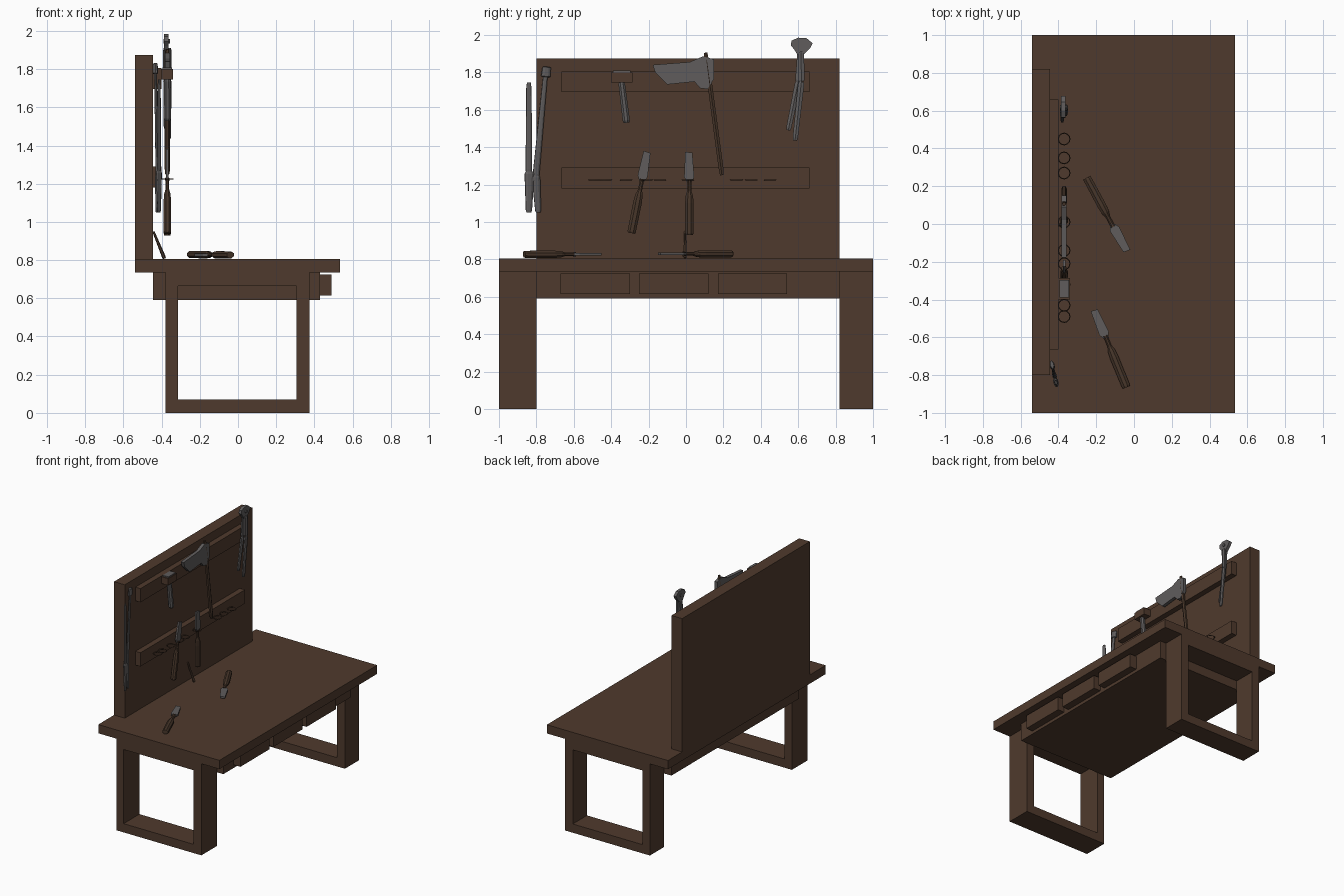
import bpy, bmesh, math
from mathutils import Vector, Matrix

if "Cube" in bpy.data.objects:
    bpy.data.objects.remove(bpy.data.objects["Cube"])


def material(name, rgb):
    m = bpy.data.materials.new(name)
    m.diffuse_color = (*rgb, 1)
    m.use_nodes = True
    m.node_tree.nodes["Principled BSDF"].inputs["Base Color"].default_value = m.diffuse_color
    return m


WOOD = material("dark wood", (0.078, 0.042, 0.026))
GRIP = material("handle wood", (0.064, 0.037, 0.023))
METAL = material("grey metal", (0.115, 0.108, 0.108))


def finish(name, bm, mat, matrix=None):
    if matrix:
        bm.transform(matrix)
    bmesh.ops.recalc_face_normals(bm, faces=bm.faces)
    me = bpy.data.meshes.new(name)
    bm.to_mesh(me)
    bm.free()
    me.materials.append(mat)
    ob = bpy.data.objects.new(name, me)
    bpy.context.collection.objects.link(ob)
    return ob


def box(name, x, y, z, mat=WOOD):
    bm = bmesh.new()
    bmesh.ops.create_cube(bm, size=1)
    for v in bm.verts:
        v.co = [(r[0] + r[1]) / 2 + c * (r[1] - r[0]) for r, c in zip((x, y, z), v.co)]
    return finish(name, bm, mat)


def plate(name, outline, thick, mat, matrix):
    """Outline in local x-z, thickness along local y."""
    bm = bmesh.new()
    f = bm.faces.new([bm.verts.new((a, -thick / 2, b)) for a, b in outline])
    ext = bmesh.ops.extrude_face_region(bm, geom=[f])
    bmesh.ops.translate(bm, vec=(0, thick, 0),
                        verts=[v for v in ext["geom"] if isinstance(v, bmesh.types.BMVert)])
    return finish(name, bm, mat, matrix)


def lathe(name, profile, sides, mat, matrix, flat=1.0):
    """Faceted turned shape along local z; profile is (radius, height)."""
    bm = bmesh.new()
    rings = []
    for r, h in profile:
        angles = [2 * math.pi * (i + 0.5) / sides for i in range(sides)]
        rings.append([bm.verts.new((r * math.cos(a), flat * r * math.sin(a), h)) for a in angles])
    for lo, hi in zip(rings, rings[1:]):
        for i in range(sides):
            j = (i + 1) % sides
            bm.faces.new((lo[i], lo[j], hi[j], hi[i]))
    bm.faces.new(rings[0])
    bm.faces.new(rings[-1])
    return finish(name, bm, mat, matrix)


def aim(start, end, normal):
    """Local z runs from start to end, local y follows normal."""
    s, d = Vector(start), (Vector(end) - Vector(start)).normalized()
    w = Vector(normal).cross(d).normalized()
    n = d.cross(w)
    m = Matrix((w, n, d)).transposed().to_4x4()
    m.translation = s
    return m


def beam(name, start, end, r0, r1, mat, normal=(1, 0, 0), sides=6, flat=1.0):
    length = (Vector(end) - Vector(start)).length
    prof = [(r0 * 0.75, 0), (r0, length * 0.06), (r1, length * 0.94), (r1 * 0.75, length)]
    return lathe(name, prof, sides, mat, aim(start, end, normal), flat)


def wall(x):
    """Local x-z outline placed in the y-z plane at depth x."""
    return Matrix(((0, -1, 0, x), (1, 0, 0, 0), (0, 0, 1, 0), (0, 0, 0, 1)))


# Table top, back board and drawer case
box("table_top", (-0.54, 0.535), (-1, 1), (0.735, 0.805))
box("back_board", (-0.54, -0.445), (-0.80, 0.82), (0.735, 1.875))
box("drawer_case", (-0.445, 0.43), (-0.80, 0.82), (0.59, 0.735))
for i, y in enumerate((-0.67, -0.25, 0.17)):
    box(f"drawer_{i}", (0.43, 0.49), (y, y + 0.37), (0.615, 0.725))

# Rectangular leg frames at both ends
for side, y in (("front", (-1, -0.80)), ("back", (0.82, 1))):
    bm = bmesh.new()
    loops = []
    for x0, x1, z0, z1 in ((-0.38, 0.375, 0, 0.735), (-0.315, 0.305, 0.07, 0.665)):
        for yy in y:
            loops.append([bm.verts.new((x, yy, z)) for x, z in
                          ((x0, z0), (x1, z0), (x1, z1), (x0, z1))])
    of, ob_, nf, nb = loops
    for a, b in ((of, ob_), (nf, nb), (of, nf), (ob_, nb)):
        for i in range(4):
            j = (i + 1) % 4
            bm.faces.new((a[i], a[j], b[j], b[i]))
    finish(f"{side}_leg_frame", bm, WOOD)

# Tool rails and thin wire loops
for name, z in (("upper_rail", (1.695, 1.805)), ("lower_rail", (1.18, 1.29))):
    box(name, (-0.445, -0.40), (-0.665, 0.66), z)
for i, y in enumerate((-0.49, -0.43, -0.32, -0.21, -0.14, 0.01, 0.27, 0.35, 0.45)):
    bm = bmesh.new()
    n = 12
    rim = [[bm.verts.new((-0.37 + r * math.cos(2 * math.pi * k / n),
                          y + r * math.sin(2 * math.pi * k / n), 1.225 + h))
            for k in range(n)] for r, h in ((0.034, 0), (0.031, 0.003), (0.028, 0), (0.031, -0.003))]
    for a in range(4):
        for k in range(n):
            b, m = (a + 1) % 4, (k + 1) % n
            bm.faces.new((rim[a][k], rim[a][m], rim[b][m], rim[b][k]))
    finish(f"wire_loop_{i}", bm, GRIP)


def chisel(name, start, end, normal):
    m = aim(start, end, normal)
    lathe(name + "_handle", [(0.021, 0), (0.024, 0.01), (0.025, 0.17), (0.021, 0.21),
                             (0.012, 0.235), (0.012, 0.28), (0.016, 0.295)], 8, GRIP, m, 0.85)
    plate(name + "_blade", [(-0.014, 0.285), (0.014, 0.285), (0.028, 0.31), (0.022, 0.445),
                            (-0.016, 0.44), (-0.026, 0.31)], 0.014, METAL, m)


# Chisels on the wall and on the table
chisel("tilted_chisel", (-0.37, -0.292, 0.94), (-0.37, -0.205, 1.375), (1, 0, 0))
chisel("upright_chisel", (-0.37, 0.018, 0.93), (-0.37, 0.018, 1.375), (1, 0, 0))
chisel("table_chisel_a", (-0.25, 0.245, 0.829), (-0.04, -0.145, 0.829), (0, 0, 1))
chisel("table_chisel_b", (-0.04, -0.865, 0.827), (-0.21, -0.45, 0.827), (0, 0, 1))

# Small pick leaning on the board
beam("leaning_pick", (-0.385, -0.005, 0.808), (-0.443, -0.005, 0.95), 0.010, 0.006, GRIP)

# Small hammer
box("hammer_head", (-0.40, -0.34), (-0.40, -0.287), (1.745, 1.80))
box("hammer_cap", (-0.395, -0.345), (-0.39, -0.297), (1.80, 1.809), METAL)
beam("hammer_stem", (-0.37, -0.318, 1.53), (-0.37, -0.345, 1.75), 0.021, 0.019, METAL, sides=8)

# Broad axe
plate("axe_blade", [(-0.178, 1.84), (-0.165, 1.80), (-0.10, 1.735), (0.045, 1.75), (0.075, 1.715),
                    (0.115, 1.71), (0.15, 1.765), (0.15, 1.87), (0.09, 1.885), (0.02, 1.855)],
      0.026, METAL, wall(-0.37))
beam("axe_handle", (-0.37, 0.192, 1.25), (-0.37, 0.105, 1.905), 0.015, 0.014, GRIP)

# Long pincers
plate("pincer_head", [(0.56, 1.945), (0.565, 1.97), (0.60, 1.985), (0.645, 1.982), (0.677, 1.955),
                      (0.665, 1.93), (0.63, 1.895), (0.595, 1.895), (0.58, 1.92)],
      0.024, METAL, wall(-0.375))
lathe("pincer_rivet", [(0.012, -0.016), (0.012, 0.02)], 10, METAL,
      aim((-0.375, 0.617, 1.945), (0, 0.617, 1.945), (0, 1, 0)))
for i, pts in enumerate((((0.612, 1.91), (0.60, 1.75), (0.547, 1.49)),
                         ((0.615, 1.91), (0.617, 1.75), (0.583, 1.435)))):
    x = -0.38 + 0.02 * i
    for k in range(2):
        beam(f"pincer_arm_{i}_{k}", (x, *pts[k]), (x, *pts[k + 1]), 0.019, 0.019 - 0.003 * k, METAL, flat=0.6)

# Tongs hanging at the end of the board
def slant(y, z):
    return (-0.437 - (y + 0.73) * 0.22, y, z)


tongs_normal = (1, 0.22, 0)
for name, a, b, r0, r1 in (("left_arm", (-0.84, 1.25), (-0.84, 1.745), 0.019, 0.015),
                           ("left_jaw", (-0.84, 1.05), (-0.837, 1.27), 0.018, 0.028),
                           ("right_arm", (-0.805, 1.22), (-0.75, 1.80), 0.019, 0.013),
                           ("right_jaw", (-0.79, 1.05), (-0.803, 1.25), 0.017, 0.024),
                           ("joint", (-0.835, 1.215), (-0.795, 1.25), 0.02, 0.02),
                           ("tip", (-0.75, 1.775), (-0.745, 1.83), 0.027, 0.024)):
    beam("tongs_" + name, slant(*a), slant(*b), r0, r1, METAL, tongs_normal, 8, 0.5)
